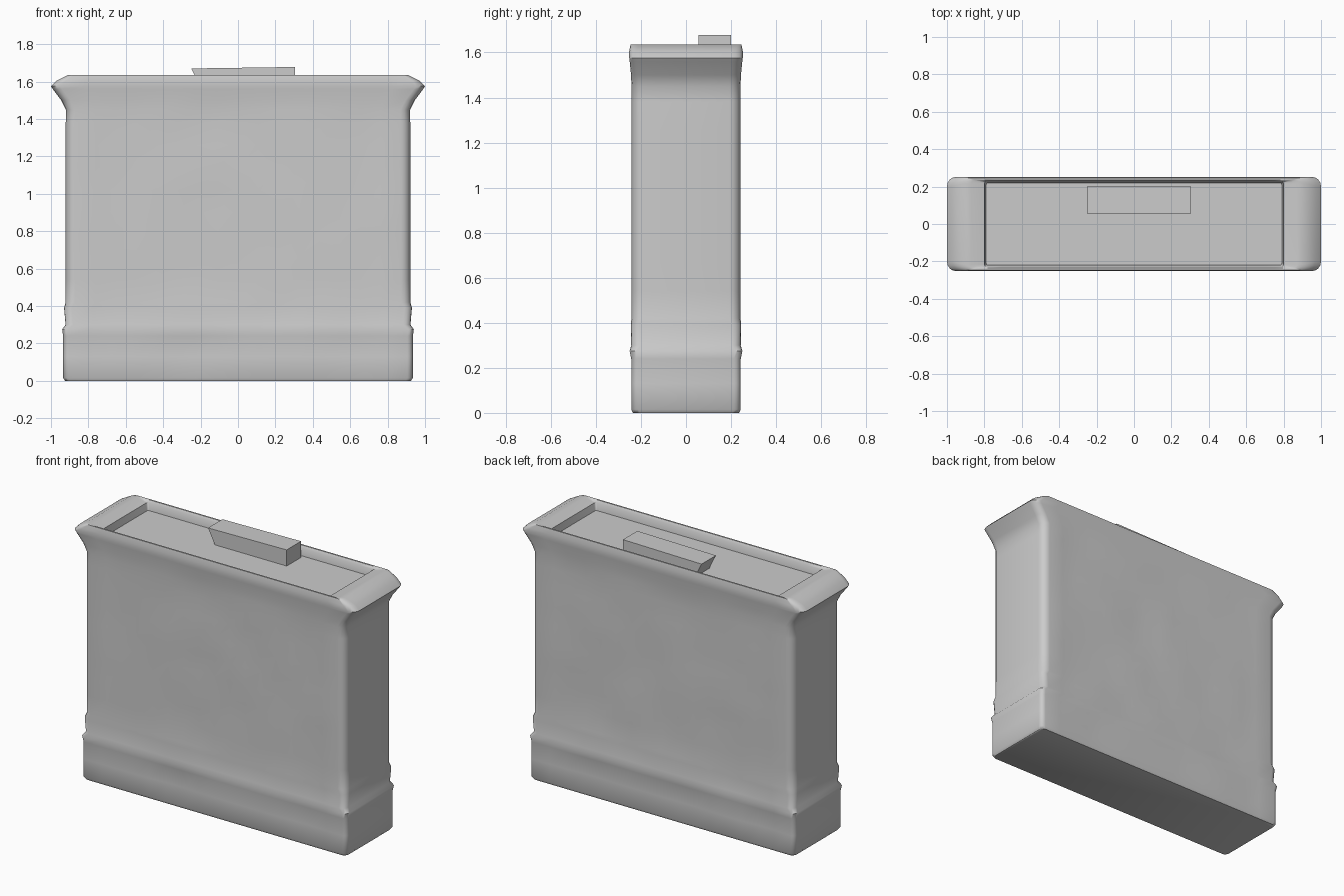
import bpy, bmesh, math
from mathutils import Vector, noise

if "Cube" in bpy.data.objects:
    bpy.data.objects.remove(bpy.data.objects["Cube"])

grey = bpy.data.materials.new("worn_grey")
grey.diffuse_color = (0.6, 0.6, 0.6, 1)
grey.use_nodes = True
grey.node_tree.nodes["Principled BSDF"].inputs["Base Color"].default_value = grey.diffuse_color

NX, NC = 16, 4          # segments on each long side, segments per corner


def ring(hx, hy, z, r):
    """Rounded rectangle outline, long sides subdivided."""
    pts = []
    for k, (sx, sy) in enumerate([(1, 1), (-1, 1), (-1, -1), (1, -1)]):
        cx, cy = sx * (hx - r), sy * (hy - r)
        for i in range(NC + 1):
            a = math.pi / 2 * (k + i / NC)
            pts.append(Vector((cx + r * math.cos(a), cy + r * math.sin(a), z)))
        if k in (0, 2):
            for i in range(1, NX):
                pts.append(Vector((cx - 2 * sx * (hx - r) * i / NX, sy * hy, z)))
    return pts


def dent(p, amount):
    """Shallow hand-worn unevenness on the two long sides."""
    if abs(p.x) < 0.85 and abs(p.y) > 0.2:
        p.y -= math.copysign(amount * (0.5 + noise.noise(p * 4.0)), p.y)
    return p


def finish(bm, name, angle):
    bmesh.ops.recalc_face_normals(bm, faces=bm.faces)
    me = bpy.data.meshes.new(name)
    bm.to_mesh(me)
    bm.free()
    me.materials.append(grey)
    ob = bpy.data.objects.new(name, me)
    bpy.context.collection.objects.link(ob)
    bpy.ops.object.select_all(action='DESELECT')
    ob.select_set(True)
    bpy.context.view_layer.objects.active = ob
    bpy.ops.object.shade_smooth_by_angle(angle=math.radians(angle))
    return ob


# Casing: plinth, bead, body, flared rim and recessed top (hx, hy, z, radius, dent)
levels = [(0.925, 0.235, 0.0, 0.03, 0), (0.935, 0.243, 0.015, 0.03, 0),
          (0.935, 0.243, 0.13, 0.03, 0.01), (0.935, 0.243, 0.24, 0.03, 0.005),
          (0.94, 0.25, 0.275, 0.03, 0.004), (0.922, 0.243, 0.30, 0.04, 0.004),
          (0.93, 0.245, 0.39, 0.04, 0.006), (0.922, 0.242, 0.42, 0.05, 0.006)]
levels += [(0.921, 0.242, 0.42 + 0.12 * i, 0.05, 0.008) for i in range(1, 9)]
levels += [(0.92, 0.242, 1.45, 0.05, 0.005), (0.945, 0.244, 1.50, 0.05, 0.002),
           (0.99, 0.25, 1.56, 0.05, 0), (1.0, 0.252, 1.575, 0.05, 0),
           (0.97, 0.252, 1.605, 0.05, 0), (0.91, 0.246, 1.635, 0.03, 0),
           (0.87, 0.236, 1.635, 0.02, 0), (0.80, 0.226, 1.62, 0.01, 0),
           (0.79, 0.22, 1.575, 0.01, 0)]
bm = bmesh.new()
rows = [[bm.verts.new(dent(p, d)) for p in ring(hx, hy, z, r)]
        for hx, hy, z, r, d in levels]
for a, b in zip(rows, rows[1:]):
    for i in range(len(a)):
        j = (i + 1) % len(a)
        bm.faces.new((a[i], a[j], b[j], b[i]))
bm.faces.new(rows[0])
bm.faces.new(rows[-1])
finish(bm, "casing", 50)

# Raised top plate, slightly tilted with a slanted left end
bm = bmesh.new()
bmesh.ops.create_cube(bm, size=1)
for v in bm.verts:
    right, top = v.co.x > 0, v.co.z > 0
    v.co.x = 0.305 if right else (-0.25 if top else -0.20)
    v.co.y = 0.20 if v.co.y > 0 else 0.055
    v.co.z = (1.678 if right else 1.67) if top else 1.57
finish(bm, "top_plate", 30)
